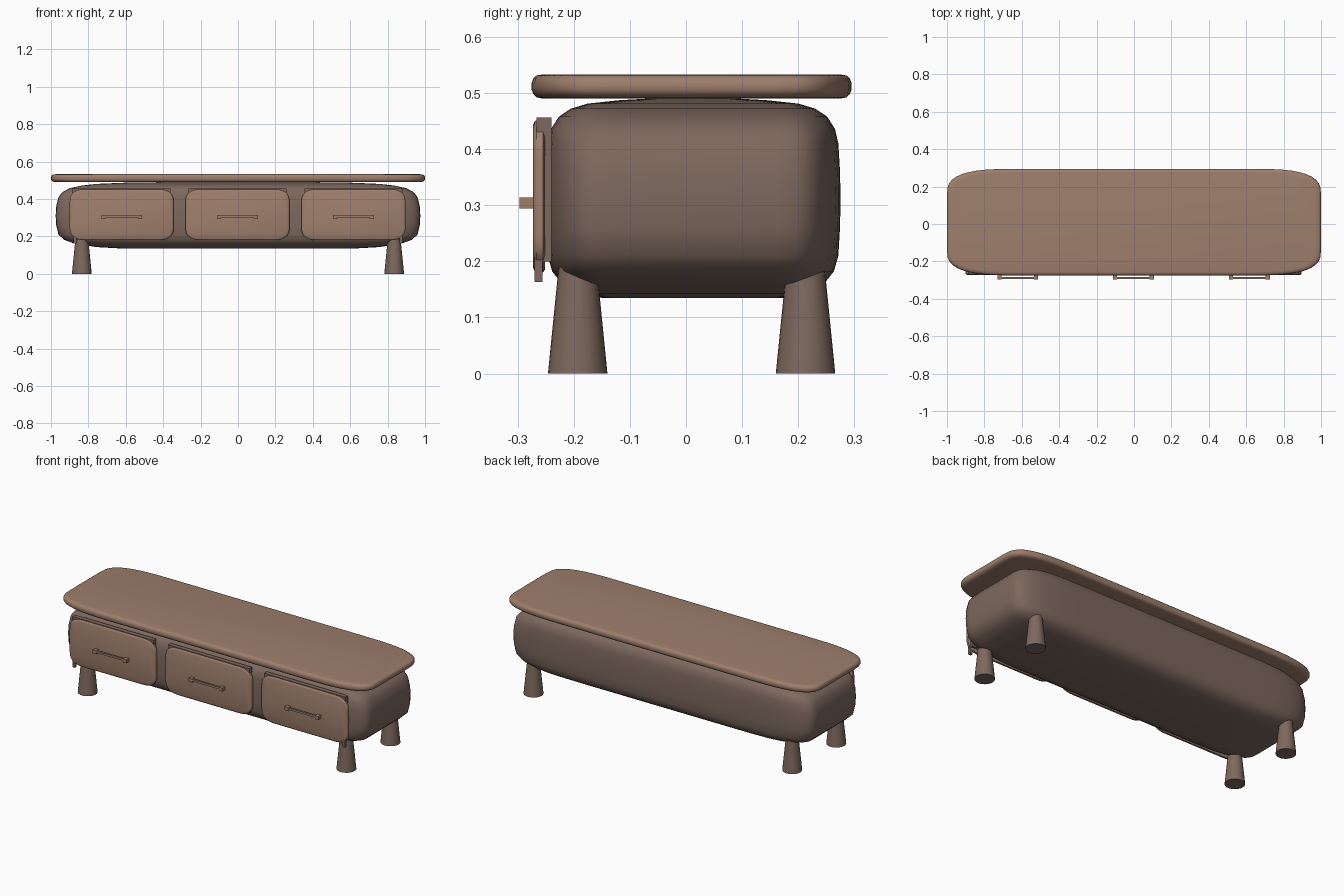
import bpy, bmesh, math
from mathutils import Matrix, Vector

cube = bpy.data.objects.get("Cube")
if cube:
    bpy.data.objects.remove(cube, do_unlink=True)


def material(name, rgb):
    m = bpy.data.materials.new(name)
    m.use_nodes = True
    m.diffuse_color = (*rgb, 1)
    m.node_tree.nodes["Principled BSDF"].inputs["Base Color"].default_value = (*rgb, 1)
    return m


LIGHT = material("light wood", (0.34, 0.21, 0.15))
DARK = material("dark wood", (0.205, 0.14, 0.112))
FRONT = Matrix.Rotation(math.pi / 2, 4, "X")  # turns a lying plate to face the front


def finish(name, bm, mat):
    bmesh.ops.recalc_face_normals(bm, faces=bm.faces)
    mesh = bpy.data.meshes.new(name)
    bm.to_mesh(mesh)
    bm.free()
    mesh.materials.append(mat)
    ob = bpy.data.objects.new(name, mesh)
    bpy.context.collection.objects.link(ob)
    bpy.ops.object.select_all(action="DESELECT")
    ob.select_set(True)
    bpy.context.view_layer.objects.active = ob
    bpy.ops.object.shade_smooth_by_angle(angle=math.radians(40))
    return ob


def outline(hx, hy, rx, ry, power, steps=10):
    """Rectangle with soft, stretched corners."""
    quarter = []
    for i in range(steps + 1):
        a = math.pi / 2 * i / steps
        c, s = max(math.cos(a), 0), max(math.sin(a), 0)
        quarter.append((hx - rx + rx * c ** (2 / power), hy - ry + ry * s ** (2 / power)))
    flip = quarter[::-1]
    return (quarter + [(-x, y) for x, y in flip]
            + [(-x, -y) for x, y in quarter] + [(x, -y) for x, y in flip])


def loft(name, mat, half, corner, rings, power=3, centre=(0, 0, 0), turn=Matrix()):
    """Stack soft rectangles; each ring is (inset x, inset y, height)."""
    bm = bmesh.new()
    loops = []
    for ix, iy, z in rings:
        hx, hy = half[0] - ix, half[1] - iy
        pts = outline(hx, hy, corner[0] * hx / half[0], corner[1] * hy / half[1], power)
        loops.append([bm.verts.new(turn @ Vector((x, y, z)) + Vector(centre)) for x, y in pts])
    for a, b in zip(loops, loops[1:]):
        for i in range(len(a)):
            j = (i + 1) % len(a)
            bm.faces.new((a[i], a[j], b[j], b[i]))
    bm.faces.new(loops[0][::-1])
    bm.faces.new(loops[-1])
    return finish(name, bm, mat)


def box(name, mat, lo, hi):
    bm = bmesh.new()
    lo, hi = Vector(lo), Vector(hi)
    bmesh.ops.create_cube(bm, size=1, matrix=Matrix.Translation((lo + hi) / 2)
                          @ Matrix.Diagonal((*(hi - lo), 1)))
    return finish(name, bm, mat)


# Pillowy cabinet body
loft("body", DARK, (0.975, 0.263), (0.36, 0.11), [
    (0.36, 0.10, 0.135), (0.22, 0.06, 0.143), (0.10, 0.028, 0.162),
    (0.045, 0.012, 0.182), (0.015, 0.004, 0.21), (0.003, 0.001, 0.26),
    (0, 0, 0.31), (0.003, 0.001, 0.36), (0.015, 0.004, 0.41),
    (0.035, 0.01, 0.436), (0.075, 0.024, 0.458), (0.14, 0.045, 0.472),
    (0.22, 0.075, 0.481), (0.36, 0.13, 0.487), (0.62, 0.2, 0.491)],
    centre=(0, 0.0125, 0))

# Thin top slab with rounded rim
loft("top_slab", LIGHT, (1.0, 0.285), (0.38, 0.14), [
    (0.03, 0.02, 0.490), (0.014, 0.009, 0.492), (0.004, 0.003, 0.498),
    (0, 0, 0.506), (0, 0, 0.518), (0.004, 0.003, 0.526),
    (0.012, 0.008, 0.531), (0.03, 0.02, 0.533)],
    centre=(0, 0.01, 0))

# Tapered legs
for side, x in (("left", 0.835), ("right", -0.835)):
    for end, y in (("front", -0.193), ("back", 0.213)):
        bm = bmesh.new()
        bmesh.ops.create_cone(bm, cap_ends=True, segments=24, radius1=0.053, radius2=0.034,
                              depth=0.19, matrix=Matrix.Translation((x, y, 0.095)))
        finish(f"{end}_{side}_leg", bm, DARK)

# Drawers: backing plate, soft front panel, bar handle on two posts
for label, x in (("right", -0.622), ("middle", -0.003), ("left", 0.617)):
    box(f"{label}_drawer_backing", DARK, (x - 0.262, -0.266, 0.2), (x + 0.262, -0.24, 0.456))
    loft(f"{label}_drawer_front", LIGHT, (0.278, 0.136), (0.09, 0.07),
         [(0.006, 0.006, 0.251), (0, 0, 0.255), (0, 0, 0.266),
          (0.003, 0.003, 0.270), (0.010, 0.010, 0.273)],
         power=2.6, centre=(x, 0, 0.316), turn=FRONT)
    box(f"{label}_handle_bar", LIGHT, (x - 0.105, -0.295, 0.301), (x + 0.105, -0.284, 0.312))
    for s in (-1, 1):
        px = x + s * 0.098
        box(f"{label}_handle_post", LIGHT, (px - 0.011, -0.297, 0.294), (px + 0.011, -0.268, 0.314))

# Small tabs under the outer drawers
for side, x in (("left", 0.872), ("right", -0.872)):
    box(f"{side}_drawer_tab", DARK, (x - 0.008, -0.27, 0.163), (x + 0.008, -0.256, 0.21))
